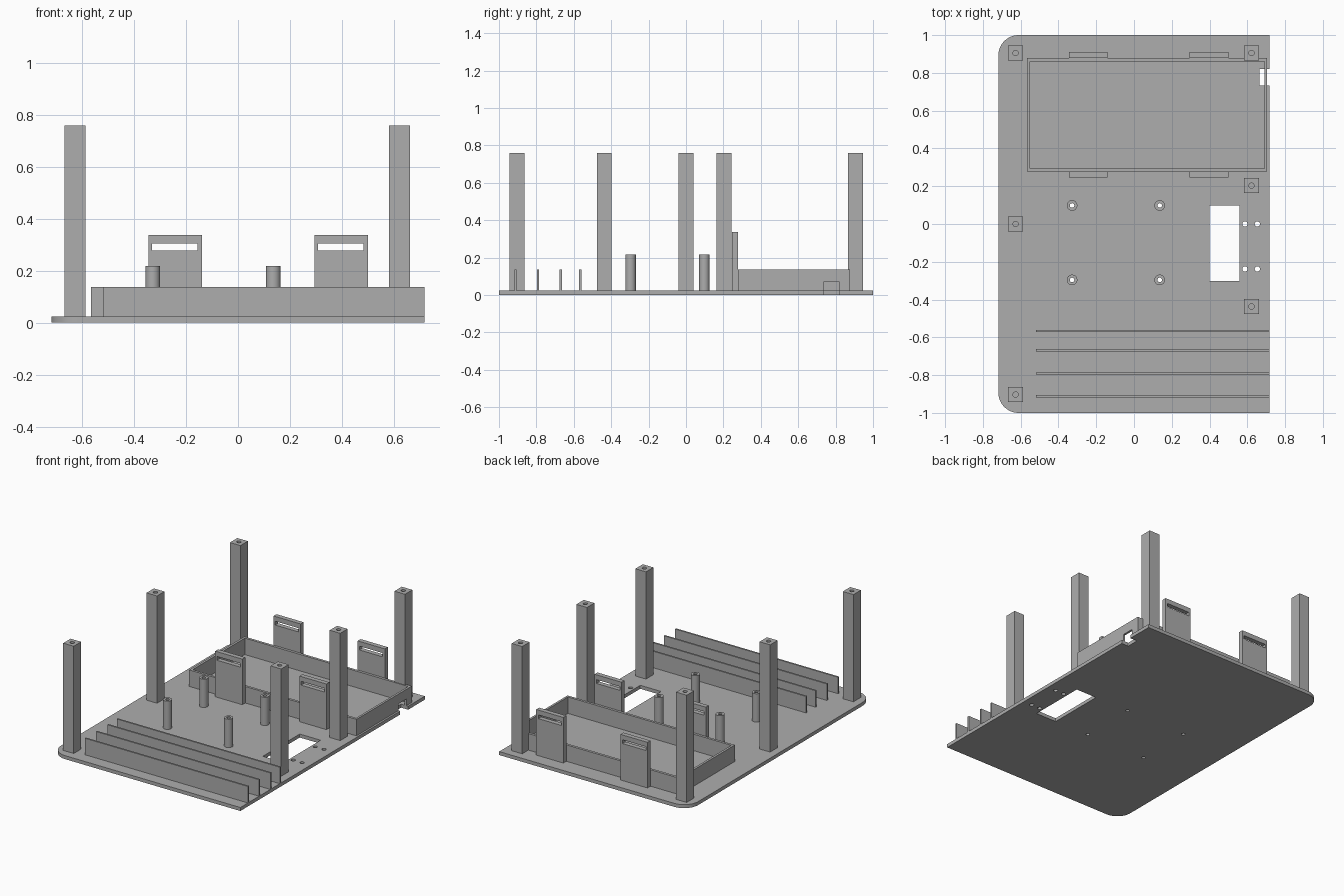
import bpy
import bmesh
from mathutils import Matrix, Vector

cube = bpy.data.objects.get("Cube")
if cube:
    bpy.data.objects.remove(cube, do_unlink=True)

grey = bpy.data.materials.new("plain grey")
grey.use_nodes = True
colour = (0.42, 0.42, 0.42, 1)
grey.diffuse_color = colour
grey.node_tree.nodes["Principled BSDF"].inputs["Base Color"].default_value = colour

T = 0.024        # floor plate thickness
RIM = 0.137      # height of tray walls and fins
POST_TOP = 0.76
STAND_TOP = 0.218
EDGE = 0.718     # half width of the plate


def add_box(bm, x0, x1, y0, y1, z0, z1):
    size = Vector((x1 - x0, y1 - y0, z1 - z0))
    mid = Vector((x0 + x1, y0 + y1, z0 + z1)) / 2
    bmesh.ops.create_cube(bm, size=1, matrix=Matrix.Translation(mid) @ Matrix.Diagonal(size).to_4x4())


def add_rod(bm, x, y, r, z0, z1):
    bmesh.ops.create_cone(bm, cap_ends=True, segments=32, radius1=r, radius2=r, depth=z1 - z0,
                          matrix=Matrix.Translation((x, y, (z0 + z1) / 2)))


def to_object(bm, name):
    mesh = bpy.data.meshes.new(name)
    bm.to_mesh(mesh)
    bm.free()
    obj = bpy.data.objects.new(name, mesh)
    bpy.context.collection.objects.link(obj)
    return obj


def finish(name, body, cuts=None):
    """Make the part, carve the cuts out of it and shade it."""
    obj = to_object(body, name)
    if cuts:
        cutter = to_object(cuts, name + "_cutter")
        cutter.hide_render = True
        mod = obj.modifiers.new("cut", "BOOLEAN")
        mod.operation, mod.solver, mod.object = "DIFFERENCE", "EXACT", cutter
        graph = bpy.context.evaluated_depsgraph_get()
        carved = bpy.data.meshes.new_from_object(obj.evaluated_get(graph))
        obj.modifiers.clear()
        obj.data = carved
        bpy.data.objects.remove(cutter, do_unlink=True)
    obj.data.materials.clear()
    obj.data.materials.append(grey)
    bpy.ops.object.select_all(action="DESELECT")
    obj.select_set(True)
    bpy.context.view_layer.objects.active = obj
    bpy.ops.object.shade_smooth_by_angle()
    return obj


def cut_notch(bm):
    """Cable notch through the plate edge and the low part of the tray wall."""
    add_box(bm, 0.664, 0.8, 0.734, 0.82, -0.1, 0.07)


standoffs = [(x, y) for x in (-0.328, 0.136) for y in (0.098, -0.296)]

# Floor plate with two rounded corners, a window, screw holes and the notch
body, cuts = bmesh.new(), bmesh.new()
add_box(body, -EDGE, EDGE, -1, 1, 0, T)
corners = [e for e in body.edges
           if all(v.co.x < 0 for v in e.verts) and abs(e.verts[0].co.z - e.verts[1].co.z) > T / 2]
bmesh.ops.bevel(body, geom=corners, offset=0.107, segments=12, profile=0.5, affect="EDGES")
add_box(cuts, 0.4, 0.559, -0.302, 0.098, -0.1, 0.1)
cut_notch(cuts)
for x in (0.587, 0.653):
    for y in (0, -0.238):
        add_rod(cuts, x, y, 0.014, -0.1, 0.1)
for x, y in standoffs:
    add_rod(cuts, x, y, 0.012, -0.1, 0.1)
finish("floor_plate", body, cuts)

# Open tray
body, cuts = bmesh.new(), bmesh.new()
add_box(body, -0.566, 0.705, 0.278, 0.878, T, RIM)
add_box(cuts, -0.55, 0.69, 0.295, 0.86, -0.2, 0.3)
finish_cuts = bmesh.new()
tray_cutter = to_object(cuts, "tray_hollow")
cut_notch(finish_cuts)
tray = finish("tray_wall", body, finish_cuts)
tray_cutter.hide_render = True
mod = tray.modifiers.new("hollow", "BOOLEAN")
mod.operation, mod.solver, mod.object = "DIFFERENCE", "EXACT", tray_cutter
hollowed = bpy.data.meshes.new_from_object(tray.evaluated_get(bpy.context.evaluated_depsgraph_get()))
tray.modifiers.clear()
tray.data = hollowed
bpy.data.objects.remove(tray_cutter, do_unlink=True)

# Slotted strap tabs on both long sides of the tray
for side, y in (("front", 0.246), ("back", 0.878)):
    for hand, x in (("right", -0.345), ("left", 0.294)):
        body, cuts = bmesh.new(), bmesh.new()
        add_box(body, x, x + 0.206, y, y + 0.032, T, 0.337)
        add_box(cuts, x + 0.013, x + 0.19, y - 0.1, y + 0.1, 0.278, 0.304)
        finish(f"strap_tab_{side}_{hand}", body, cuts)

# Tall square posts with a screw hole in the top
posts = [(-0.627, 0.905), (0.622, 0.905), (0.622, 0.203),
         (-0.627, 0), (0.622, -0.437), (-0.627, -0.903)]
for i, (x, y) in enumerate(posts, 1):
    body, cuts = bmesh.new(), bmesh.new()
    h = 0.04
    add_box(body, x - h, x + h, y - h, y + h, T, POST_TOP)
    add_rod(cuts, x, y, 0.014, POST_TOP - 0.12, POST_TOP + 0.1)
    finish(f"post_{i}", body, cuts)

# Round hollow standoffs
for i, (x, y) in enumerate(standoffs, 1):
    body, cuts = bmesh.new(), bmesh.new()
    add_rod(body, x, y, 0.028, T, STAND_TOP)
    add_rod(cuts, x, y, 0.012, -0.1, 0.4)
    finish(f"standoff_{i}", body, cuts)

# Thin upright fins
for i, y in enumerate((-0.566, -0.669, -0.791, -0.912), 1):
    body = bmesh.new()
    add_box(body, -0.52, EDGE, y - 0.006, y + 0.006, T, RIM)
    finish(f"fin_{i}", body)
